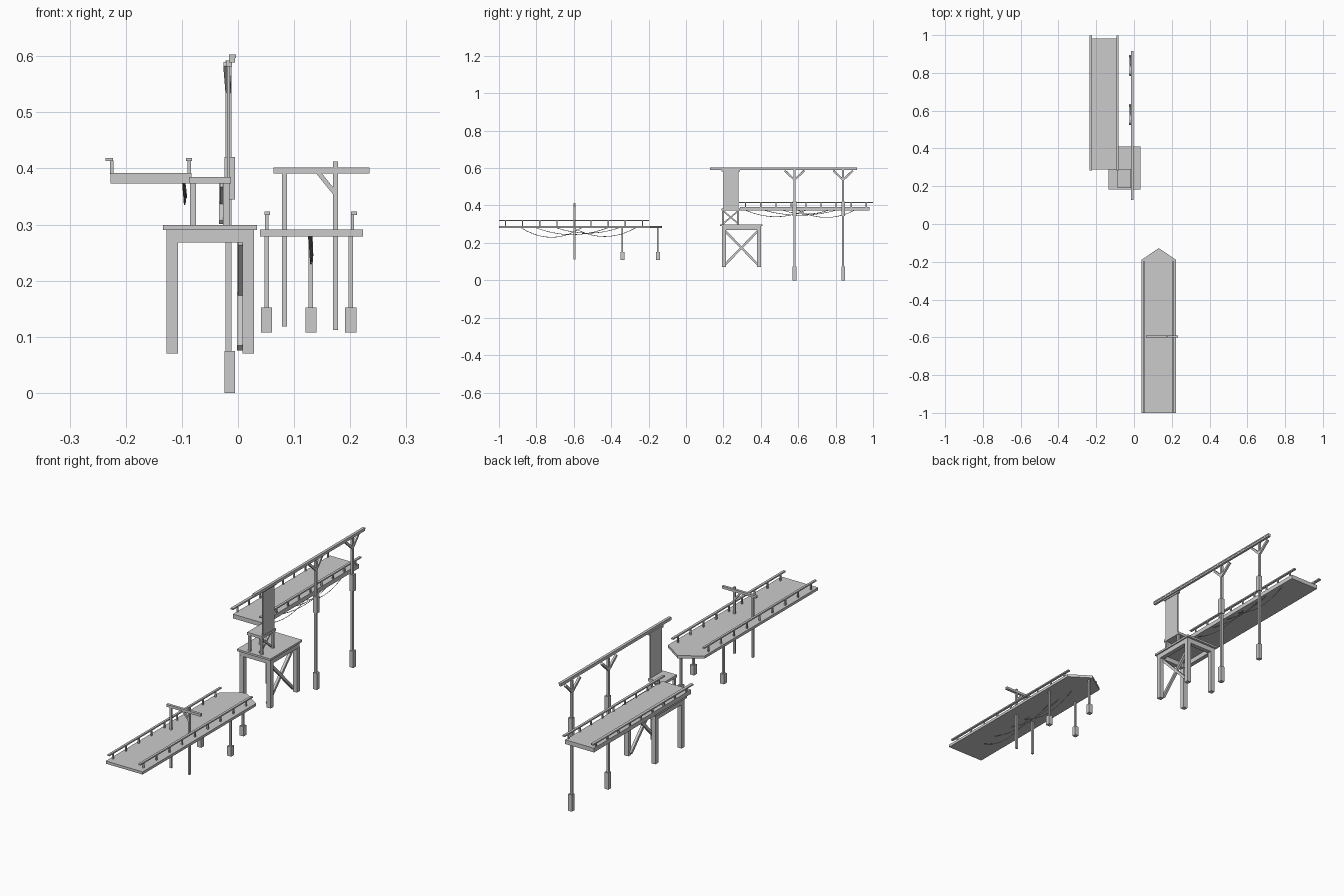
import bpy, bmesh, math
from mathutils import Vector


def prism(name, pts, z0, z1):
    """Vertical extrusion of a plan outline."""
    bm = bmesh.new()
    f = bm.faces.new([bm.verts.new((x, y, z0)) for x, y in pts])
    r = bmesh.ops.extrude_face_region(bm, geom=[f])
    vs = [v for v in r["geom"] if isinstance(v, bmesh.types.BMVert)]
    bmesh.ops.translate(bm, verts=vs, vec=(0, 0, z1 - z0))
    bmesh.ops.recalc_face_normals(bm, faces=bm.faces)
    me = bpy.data.meshes.new(name)
    bm.to_mesh(me)
    bm.free()
    ob = bpy.data.objects.new(name, me)
    bpy.context.collection.objects.link(ob)
    return ob


def box(name, x0, x1, y0, y1, z0, z1):
    return prism(name, [(x0, y0), (x1, y0), (x1, y1), (x0, y1)], z0, z1)


def bar(name, a, b, w):
    """Square bar between two points."""
    a, b = Vector(a), Vector(b)
    d = b - a
    h = w / 2
    ob = box(name, -h, h, -h, h, 0, d.length)
    ob.rotation_euler = d.to_track_quat('Z', 'Y').to_euler()
    ob.location = a
    return ob


def post(name, x, y, z0, z1, w):
    h = w / 2
    return box(name, x - h, x + h, y - h, y + h, z0, z1)


def rope(name, x, y0, y1, z, sag):
    """Thin sagging cable."""
    cu = bpy.data.curves.new(name, 'CURVE')
    cu.dimensions = '3D'
    cu.bevel_depth = 0.0015
    cu.bevel_resolution = 0
    n = 10
    sp = cu.splines.new('POLY')
    sp.points.add(n)
    for i in range(n + 1):
        t = i / n
        s = 4 * t * (1 - t)
        sp.points[i].co = (x + 0.003 * s, y0 + (y1 - y0) * t, z - sag * s, 1)
    ob = bpy.data.objects.new(name, cu)
    bpy.context.collection.objects.link(ob)


def railing(name, xpost, x0, x1, y0, y1, zdeck, ztop, count):
    box(name + "_rail", x0, x1, y0, y1, ztop - 0.006, ztop)
    for i in range(count):
        y = y0 + 0.035 + (y1 - y0 - 0.07) * i / (count - 1)
        post(name + "_post", xpost, y, zdeck - 0.002, ztop - 0.005, 0.006)


# Low pier with pointed end
prism("pier_deck", [(0.039, -1), (0.223, -1), (0.223, -0.19),
                    (0.131, -0.128), (0.039, -0.19)], 0.279, 0.291)
railing("pier_left", 0.051, 0.047, 0.057, -1, -0.198, 0.291, 0.323, 9)
railing("pier_right", 0.204, 0.2015, 0.2125, -1, -0.198, 0.291, 0.323, 9)
for x, y in ((0.051, -0.34), (0.201, -0.34), (0.13, -0.15)):
    post("pier_leg", x, y, 0.15, 0.28, 0.008)
    post("pier_foot", x, y, 0.108, 0.152, 0.02)

# Gate frame on the pier
post("gate_post_left", 0.083, -0.596, 0.118, 0.392, 0.009)
post("gate_post_right", 0.174, -0.596, 0.112, 0.412, 0.009)
box("gate_beam", 0.063, 0.234, -0.602, -0.59, 0.391, 0.402)
bar("gate_brace", (0.172, -0.596, 0.357), (0.142, -0.596, 0.394), 0.008)

# Cables under the pier
for x, y0, y1, s in ((0.127, -0.88, -0.56, 0.05), (0.13, -0.8, -0.42, 0.036),
                     (0.129, -0.6, -0.27, 0.046), (0.126, -0.69, -0.36, 0.028)):
    rope("pier_cable", x, y0, y1, 0.28, s)

# High walkway
box("walkway_deck", -0.227, -0.083, 0.288, 0.982, 0.373, 0.392)
railing("walkway_left", -0.225, -0.236, -0.223, 0.284, 0.999, 0.392, 0.419, 9)
railing("walkway_right", -0.087, -0.093, -0.082, 0.284, 0.999, 0.392, 0.419, 9)
for x, y0, y1, s in ((-0.097, 0.32, 0.64, 0.034), (-0.095, 0.42, 0.8, 0.026),
                     (-0.098, 0.6, 0.9, 0.038), (-0.096, 0.52, 0.76, 0.02)):
    rope("walkway_cable", x, y0, y1, 0.374, s)

# Large trestle table
box("trestle_top", -0.134, 0.034, 0.183, 0.41, 0.29, 0.299)
for x in (-0.117, 0.0185):
    box("trestle_side_apron", x - 0.01, x + 0.01, 0.193, 0.4, 0.268, 0.291)
    for y in (0.203, 0.39):
        post("trestle_leg", x, y, 0.07, 0.27, 0.0205)
for y in (0.203, 0.39):
    box("trestle_end_apron", -0.127, 0.0285, y - 0.01, y + 0.01, 0.268, 0.291)
bar("trestle_brace", (0.004, 0.205, 0.08), (0.004, 0.388, 0.268), 0.012)
bar("trestle_brace", (0.006, 0.388, 0.08), (0.006, 0.205, 0.268), 0.012)

# Small stand on the trestle
box("stand_top", -0.0875, -0.0125, 0.19, 0.288, 0.373, 0.385)
for x in (-0.08, -0.021):
    for y in (0.199, 0.279):
        post("stand_leg", x, y, 0.298, 0.375, 0.011)
bar("stand_brace", (-0.03, 0.2, 0.304), (-0.03, 0.278, 0.37), 0.008)
bar("stand_brace", (-0.028, 0.278, 0.304), (-0.028, 0.2, 0.37), 0.008)

# Hanging panel
box("panel", -0.0195, -0.0145, 0.2, 0.28, 0.384, 0.588)
box("panel_cap", -0.021, -0.011, 0.19, 0.29, 0.582, 0.592)

# Overhead beam
box("overhead_beam_upper", -0.016, -0.0035, 0.128, 0.915, 0.597, 0.603)
box("overhead_beam_lower", -0.016, -0.005, 0.128, 0.915, 0.589, 0.597)

# Tall poles with feet, sleeves and forked braces
for y in (0.58, 0.84):
    post("pole", -0.017, y, 0.07, 0.592, 0.01)
    post("pole_foot", -0.0145, y, 0, 0.075, 0.019)
    post("pole_sleeve", -0.0145, y, 0.345, 0.42, 0.019)
    for s in (-1, 1):
        bar("pole_brace", (-0.017, y, 0.537), (-0.021, y + s * 0.052, 0.586), 0.01)
